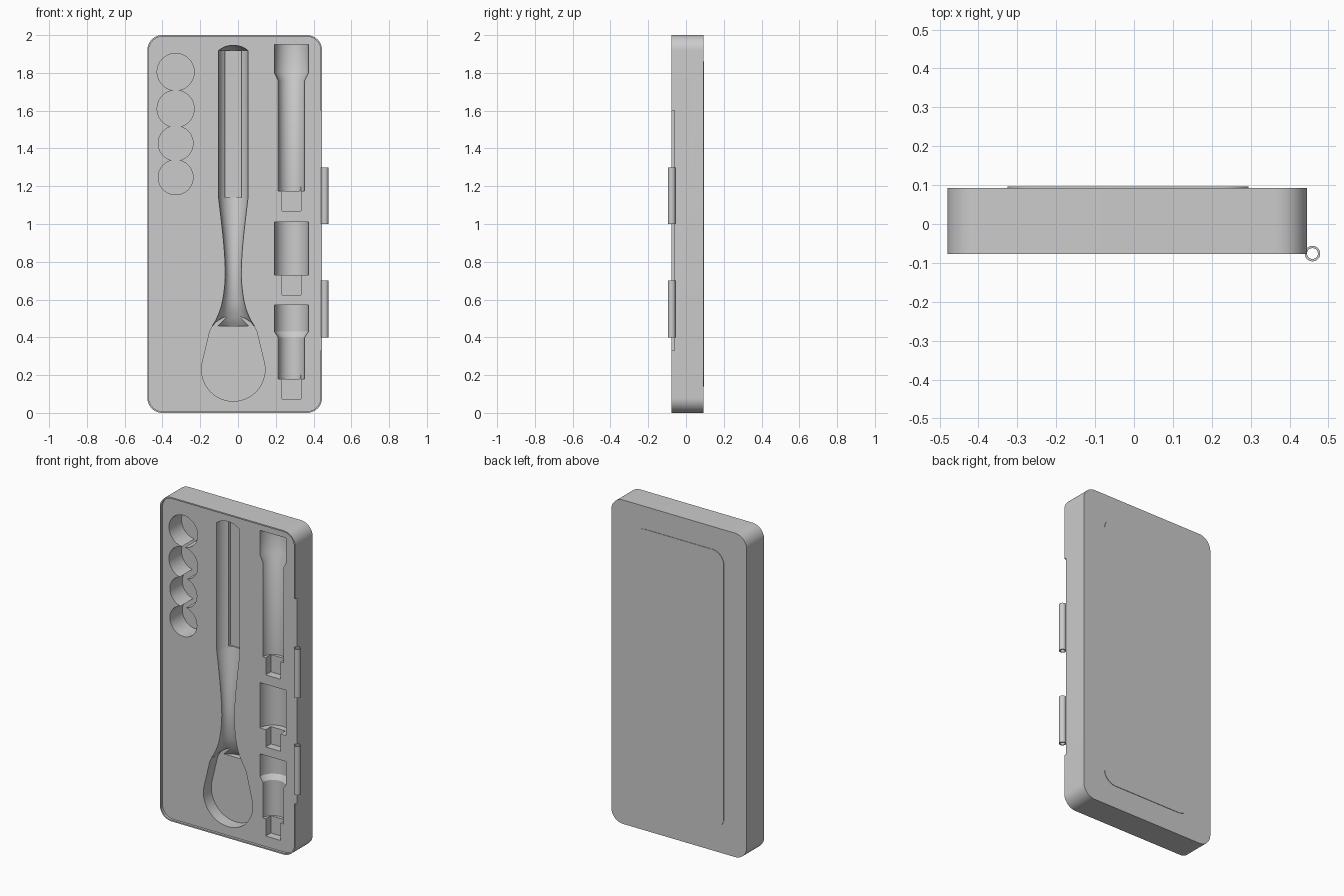
import bpy
import bmesh
from math import sin, cos, radians, pi

if "Cube" in bpy.data.objects:
    bpy.data.objects.remove(bpy.data.objects["Cube"], do_unlink=True)

FRONT, FACE, BACK = -0.077, -0.062, 0.093
HANDLE_X, SOCKET_X, ROUND_X = -0.025, 0.283, -0.33


def finish(name, bm):
    bmesh.ops.recalc_face_normals(bm, faces=bm.faces)
    mesh = bpy.data.meshes.new(name)
    bm.to_mesh(mesh)
    bm.free()
    obj = bpy.data.objects.new(name, mesh)
    bpy.context.collection.objects.link(obj)
    return obj


def arc(cx, cz, r, a0, a1, n=12):
    steps = [radians(a0 + (a1 - a0) * i / n) for i in range(n + 1)]
    return [(cx + r * cos(a), cz + r * sin(a)) for a in steps]


def rounded_rect(x0, x1, z0, z1, r):
    return (arc(x1 - r, z0 + r, r, -90, 0) + arc(x1 - r, z1 - r, r, 0, 90)
            + arc(x0 + r, z1 - r, r, 90, 180) + arc(x0 + r, z0 + r, r, 180, 270))


def rect(x0, x1, z0, z1):
    return [(x0, z0), (x1, z0), (x1, z1), (x0, z1)]


def prism(name, outline, y0, y1):
    """Extrude an x-z outline along y."""
    bm = bmesh.new()
    face = bm.faces.new([bm.verts.new((x, y0, z)) for x, z in outline])
    new = bmesh.ops.extrude_face_region(bm, geom=[face])["geom"]
    verts = [v for v in new if isinstance(v, bmesh.types.BMVert)]
    bmesh.ops.translate(bm, verts=verts, vec=(0, y1 - y0, 0))
    return finish(name, bm)


def lathe(name, profile, x, y, closed=False, n=64):
    """Revolve (radius, z) points around a vertical axis."""
    bm = bmesh.new()
    rings = [[bm.verts.new((x + r * cos(2 * pi * i / n), y + r * sin(2 * pi * i / n), z))
              for i in range(n)] for r, z in profile]
    pairs = list(zip(rings, rings[1:]))
    if closed:
        pairs.append((rings[-1], rings[0]))
    else:
        bm.faces.new(rings[0])
        bm.faces.new(rings[-1])
    for a, b in pairs:
        for i in range(n):
            j = (i + 1) % n
            bm.faces.new((a[i], a[j], b[j], b[i]))
    return finish(name, bm)


def smooth_curve(points, steps=6):
    """Catmull-Rom interpolation through profile points."""
    p = [points[0]] + points + [points[-1]]
    out = []
    for a, b, c, d in zip(p, p[1:], p[2:], p[3:]):
        for s in range(steps):
            t = s / steps
            out.append(tuple(0.5 * (2 * b[k] + (c[k] - a[k]) * t
                             + (2 * a[k] - 5 * b[k] + 4 * c[k] - d[k]) * t * t
                             + (3 * b[k] - a[k] - 3 * c[k] + d[k]) * t ** 3) for k in (0, 1)))
    return out + [points[-1]]


def shade(obj):
    bpy.ops.object.select_all(action="DESELECT")
    obj.select_set(True)
    bpy.context.view_layer.objects.active = obj
    bpy.ops.object.shade_smooth_by_angle(angle=radians(30))


# Case body
case = prism("case_body", rounded_rect(-0.48, 0.445, 0, 2, 0.08), FRONT, BACK)
cutters = []

# Shallow front recess inside the rim, and the rim gap beside the hinges
cutters.append(prism("rim_recess", rounded_rect(-0.472, 0.437, 0.008, 1.992, 0.072), -0.3, FACE))
cutters.append(prism("hinge_gap", rect(0.41, 0.5, 0.33, 1.6), -0.3, FACE))

# Round pockets
for z, r in ((1.805, 0.098), (1.61, 0.098), (1.427, 0.092), (1.247, 0.092)):
    cutters.append(prism("round_pocket", arc(ROUND_X, z, r, 0, 354.375, 63), -0.3, 0.06))

# Ratchet pocket: handle, grip slot and teardrop head
neck = smooth_curve([(0.112, 0.46), (0.088, 0.5), (0.062, 0.57), (0.046, 0.67),
                     (0.043, 0.77), (0.053, 0.92), (0.078, 1.14)])
dome = [(0.078, 1.918), (0.062, 1.93), (0.04, 1.94), (0.015, 1.945)]
cutters.append(lathe("handle_pocket", neck + dome, HANDLE_X, FACE))
cutters.append(prism("grip_slot", rect(HANDLE_X - 0.043, HANDLE_X + 0.043, 1.14, 1.915),
                     -0.3, FACE + 0.084))
head = (arc(HANDLE_X, 0.23, 0.168, -193, 13, 40)
        + arc(HANDLE_X, 0.381, 0.134, 21.4, 158.6, 24))
cutters.append(prism("head_pocket", head, -0.3, 0.015))

# Socket and extension pockets, each with a square drive end
sockets = (
    [(0.07, 1.175), (0.07, 1.76), (0.09, 1.8), (0.09, 1.95)],
    [(0.09, 0.73), (0.09, 1.01)],
    [(0.07, 0.18), (0.07, 0.4), (0.09, 0.43), (0.09, 0.57)],
)
for profile in sockets:
    low = profile[0][1]
    cutters.append(lathe("socket_pocket", profile, SOCKET_X, FACE))
    cutters.append(prism("drive_pocket", rect(SOCKET_X - 0.05, SOCKET_X + 0.05,
                                              low - 0.107, low + 0.02), -0.3, FACE + 0.05))

# Cut every pocket, then bake the result
for cutter in cutters:
    cutter.hide_render = True
    mod = case.modifiers.new(cutter.name, "BOOLEAN")
    mod.operation, mod.solver, mod.object = "DIFFERENCE", "EXACT", cutter
bpy.context.view_layer.update()
baked = bpy.data.meshes.new_from_object(case.evaluated_get(bpy.context.evaluated_depsgraph_get()))
case.modifiers.clear()
case.data = baked
for cutter in cutters:
    bpy.data.objects.remove(cutter, do_unlink=True)
shade(case)

# Raised back panel
shade(prism("back_panel", rounded_rect(-0.325, 0.295, 0.14, 1.86, 0.08), BACK - 0.003, BACK + 0.003))

# Hollow hinge barrels
for label, z in (("lower", 0.4), ("upper", 1.0)):
    ring = [(0.014, z), (0.02, z), (0.02, z + 0.3), (0.014, z + 0.3)]
    shade(lathe(label + "_hinge_barrel", ring, 0.459, -0.076, closed=True, n=32))
